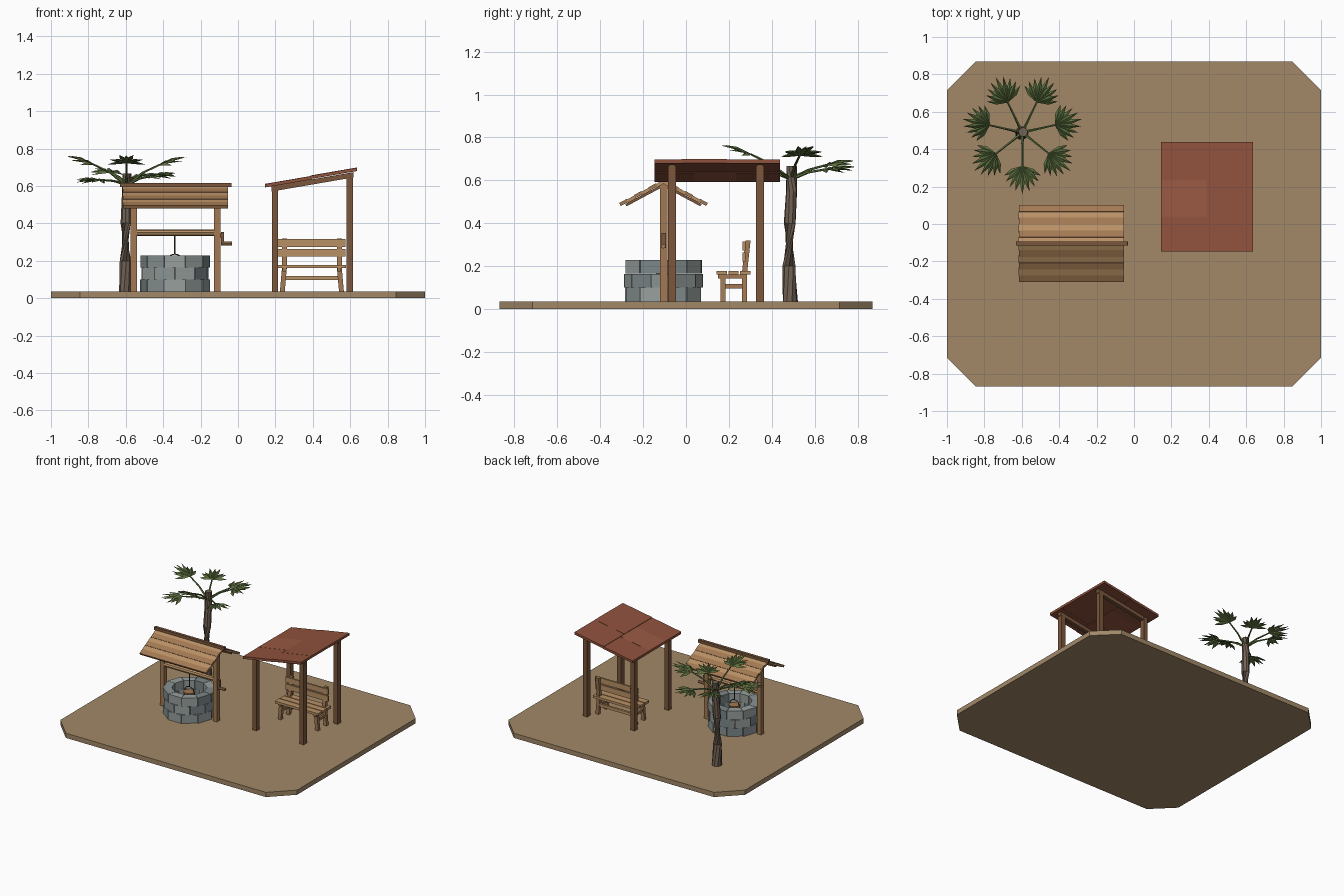
import bpy, bmesh, math, random
from mathutils import Vector, Matrix

if "Cube" in bpy.data.objects:
    bpy.data.objects.remove(bpy.data.objects["Cube"])
random.seed(4)

def mat(name, rgb):
    m = bpy.data.materials.new(name)
    m.diffuse_color = (*rgb, 1)
    m.use_nodes = True
    m.node_tree.nodes["Principled BSDF"].inputs["Base Color"].default_value = m.diffuse_color
    return m

EARTH = mat("earth", (.36, .25, .14))
RED = [mat("red_a", (.28, .085, .047)), mat("red_b", (.32, .10, .055))]
LIGHT = mat("light_wood", (.48, .28, .13))
MID = mat("mid_wood", (.36, .19, .085))
DARK = mat("dark_wood", (.2, .095, .045))
STONE = [mat("stone_%d" % i, c) for i, c in enumerate([(.25, .29, .29), (.31, .35, .34), (.2, .24, .25)])]
BARK = mat("bark", (.17, .125, .09))
LEAF = [mat("leaf_a", (.12, .18, .05)), mat("leaf_b", (.085, .13, .04))]
ROPE = mat("rope", (.08, .06, .04))

def mesh(name, verts, faces, m):
    me = bpy.data.meshes.new(name)
    bm = bmesh.new()
    vs = [bm.verts.new(v) for v in verts]
    for f in faces:
        bm.faces.new([vs[i] for i in f])
    bmesh.ops.recalc_face_normals(bm, faces=bm.faces)
    bm.to_mesh(me)
    bm.free()
    me.materials.append(m)
    ob = bpy.data.objects.new(name, me)
    bpy.context.collection.objects.link(ob)
    return ob

def loft(name, rings, m):
    """Closed solid through rings of equal point count."""
    n = len(rings[0])
    faces = [[k * n + i, k * n + (i + 1) % n, (k + 1) * n + (i + 1) % n, (k + 1) * n + i]
             for k in range(len(rings) - 1) for i in range(n)]
    faces += [list(range(n))[::-1], [(len(rings) - 1) * n + i for i in range(n)]]
    return mesh(name, [v for r in rings for v in r], faces, m)

def box(name, x, y, z, m):
    return loft(name, [[(x[0], y[0], h), (x[1], y[0], h), (x[1], y[1], h), (x[0], y[1], h)] for h in z], m)

def bar_x(name, profile, x0, x1, m):
    return loft(name, [[(x, y, z) for y, z in profile] for x in (x0, x1)], m)

def bar_y(name, profile, y0, y1, m):
    return loft(name, [[(x, y, z) for x, z in profile] for y in (y0, y1)], m)

def tube(name, pts, radii, n, m):
    rings = []
    for i, p in enumerate(pts):
        d = Vector(pts[min(i + 1, len(pts) - 1)]) - Vector(pts[max(i - 1, 0)])
        q = d.to_track_quat('Z', 'Y')
        rings.append([Vector(p) + q @ Vector((radii[i] * math.cos(a), radii[i] * math.sin(a), 0))
                      for a in (2 * math.pi * k / n for k in range(n))])
    return loft(name, rings, m)

G = .036  # ground level

# ground slab with cut corners
outline = [(1, .715), (.845, .87), (-.845, .87), (-1, .715), (-1, -.715), (-.845, -.87), (.845, -.87), (1, -.715)]
loft("ground", [[(x, y, z) for x, y in outline] for z in (0, G)], EARTH)

# stone ring, three staggered courses
WX, WY = -.337, -.105
N = 10
for c in range(3):
    for i in range(N):
        a0 = 2 * math.pi * (i + .5 * (c % 2)) / N
        a1 = a0 + 2 * math.pi / N - .015
        r = .184 + random.uniform(-.004, .004)
        ring = [(WX + q * math.cos(a), WY + q * math.sin(a)) for q, a in ((.122, a0), (r, a0), (r, a1), (.122, a1))]
        z0 = G + c * .0645
        loft("well_stone", [[(x, y, z) for x, y in ring] for z in (z0, z0 + .0635)], random.choice(STONE))

# well frame and windlass
for x in (-.575, -.127):
    box("well_post", (x, x + .034), (-.122, -.086), (G, .59), MID)
tube("windlass", [(-.545, WY, .35), (-.125, WY, .35)], [.017] * 2, 8, LIGHT)
tube("windlass_axle", [(-.125, WY, .335), (-.075, WY, .335)], [.01] * 2, 8, DARK)
box("crank_arm", (-.092, -.076), (-.115, -.094), (.285, .355), DARK)
tube("crank_handle", [(-.09, WY, .293), (-.033, WY, .293)], [.011] * 2, 8, MID)
tube("rope", [(WX, WY, .35), (WX, WY, .235)], [.004] * 2, 6, ROPE)
tube("bucket", [(WX, WY, .13), (WX, WY, .20)], [.032, .042], 10, MID)
tube("bucket_handle", [(WX + .04 * math.cos(a), WY, .198 + .038 * math.sin(a))
                       for a in (math.pi * k / 6 for k in range(7))], [.003] * 7, 5, ROPE)

# well roof of lapped planks
for s in (-1, 1):
    d = Vector((s * .203, -.109)).normalized()
    up = Vector((s * .109, .203)).normalized()
    top = Vector((WY, .602))
    w = .2305 / 6
    for i in range(6):
        a = top + d * (w * i)
        b = top + d * (w * (i + 1) + .002)
        lift = up * (.003 if i % 2 else 0)
        bar_x("roof_plank", [a + lift, b + lift, b + lift - up * .016, a + lift - up * .016],
              -.617 + .003 * (i % 2), -.053, MID if i % 2 else LIGHT)
    for x in (-.575, -.127):
        a, b = top - up * .015, top + d * .21 - up * .015
        bar_x("roof_rafter", [a, b, b - up * .012, a - up * .012], x + .006, x + .028, DARK)
box("roof_ridge", (-.63, -.035), (WY - .011, WY + .011), (.594, .617), DARK)

# shelter posts, sloping beams, tiled sheets
def roof_z(x):
    return .592 + (x - .144) * .172

for y in (-.084, .326):
    for x in (.181, .58):
        h = roof_z(x)
        box("shelter_post", (x, x + .034), (y, y + .037), (G, h), DARK)
    bar_y("shelter_beam", [(.178, roof_z(.178) - .028), (.618, roof_z(.618) - .028),
                           (.618, roof_z(.618)), (.178, roof_z(.178))], y + .004, y + .033, DARK)
for x0, x1, cuts, lift in ((.144, .395, (-.147, .04, .235, .438), 0), (.388, .636, (-.147, -.02, .19, .438), .003)):
    for i in range(3):
        q = lift + .001 * (i % 2)
        bar_y("shelter_roof_sheet", [(x0, roof_z(x0) + q), (x1, roof_z(x1) + q),
                                     (x1, roof_z(x1) + .018 + q), (x0, roof_z(x0) + .018 + q)],
              cuts[i], cuts[i + 1], RED[int(i == 1 and x0 < .2)])

# bench facing front
for s in (-1, 1):
    def leg(name, y, z1, lean):
        loft(name, [[(.395 + s * (cx + dx), y + dy + o, z) for dx, dy in
                     ((-.013, -.012), (.013, -.012), (.013, .012), (-.013, .012))]
                    for z, cx, o in ((G, .158, 0), (.16, .147, 0), (z1, .147, lean))], MID)
    leg("bench_front_leg", .172, .162, 0)
    leg("bench_back_leg", .272, .32, .017)
    cx = .395 + s * .147
    box("bench_side_rail", (cx - .01, cx + .01), (.15, .285), (.142, .16), MID)
    box("bench_low_rail", (cx - .008, cx + .008), (.172, .272), (.096, .116), MID)
for y in (.142, .197, .252):
    box("bench_seat_slat", (.213, .577), (y, y + .048), (.16, .178), LIGHT)
box("bench_stretcher", (.245, .545), (.264, .28), (.096, .118), LIGHT)
for z in (.222, .274):
    box("bench_back_slat", (.215, .575), (.264, .277), (z, z + .042), LIGHT)

# palm trunk
TX, TY = -.597, .489
tube("palm_trunk", [(-.6, .486, G - .005), (-.603, .48, .2), (-.6, .484, .4), (-.595, .492, .55), (-.593, .492, .667)],
     [.036, .031, .028, .026, .025], 9, BARK)

# palm fans: stalk plus folded pointed leaflets
tips = [.765, .67, .70, .77, .64, .775, .675]
for k, tip in enumerate(tips):
    ang = math.radians(270 + 360 / 7 * (k + 2))
    R = Matrix.Rotation(ang, 3, 'Z')
    org = Vector((TX, TY, 0))
    base_z = .62 + (tip - .62) * .65
    P = lambda v: org + R @ Vector(v)
    tube("palm_stalk", [P((.01, 0, .61)), P((.09, 0, .62 + (tip - .62) * .35)), P((.185, 0, base_z))],
         [.009, .006, .005], 5, LEAF[0])
    slope = (tip - base_z) / .15
    for j in range(9):
        t = (j - 4) / 4
        a = t * math.radians(62)
        L = .152 - .04 * abs(t)
        verts = []
        for u, v, h in ((0, 0, 0), (.55, .014, -.004), (1, 0, -.012), (.55, -.014, -.004), (.55, 0, .005), (.5, 0, -.006)):
            x = u * L * math.cos(a) - v * math.sin(a)
            y = u * L * math.sin(a) + v * math.cos(a)
            verts.append(P((.178 + x, y, base_z + slope * x + h - .12 * abs(y) + .012 * u * (j % 2))))
        mesh("palm_leaflet", verts, [(0, 1, 4), (1, 2, 4), (2, 3, 4), (3, 0, 4),
                                     (0, 5, 1), (1, 5, 2), (2, 5, 3), (3, 5, 0)], LEAF[j % 2])
